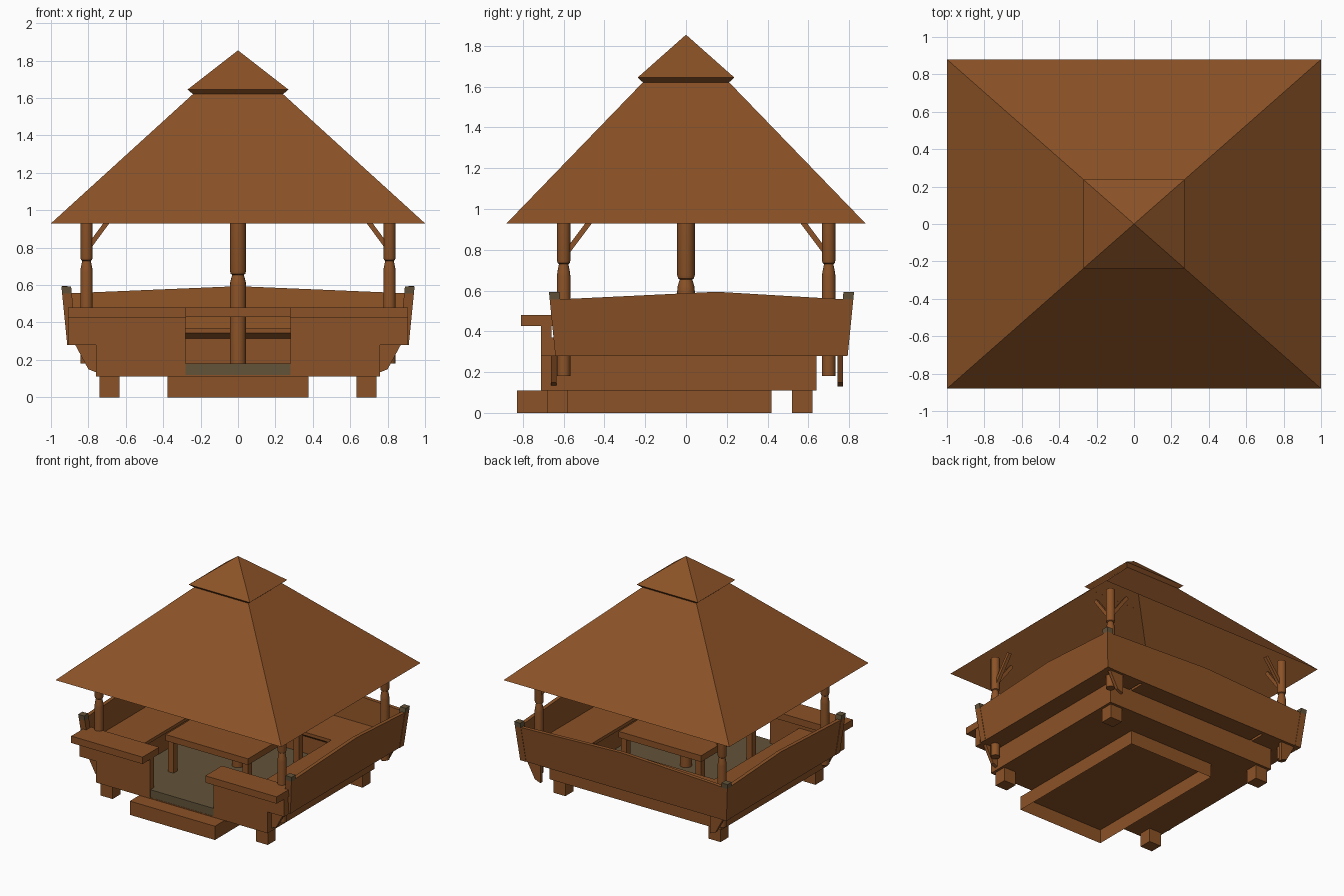
import bpy, bmesh, math
from mathutils import Vector

if "Cube" in bpy.data.objects:
    bpy.data.objects.remove(bpy.data.objects["Cube"])


def material(name, col):
    m = bpy.data.materials.new(name)
    m.diffuse_color = (*col, 1)
    m.use_nodes = True
    m.node_tree.nodes["Principled BSDF"].inputs["Base Color"].default_value = m.diffuse_color
    return m


BROWN = material("warm brown wood", (0.26, 0.085, 0.02))
GREY = material("grey brown boards", (0.125, 0.088, 0.042))


def finish(name, bm, mat, recalc=True):
    if recalc:
        bmesh.ops.recalc_face_normals(bm, faces=bm.faces)
    me = bpy.data.meshes.new(name)
    bm.to_mesh(me)
    bm.free()
    me.materials.append(mat)
    ob = bpy.data.objects.new(name, me)
    bpy.context.collection.objects.link(ob)
    return ob


def loft(name, rings, mat=BROWN, caps=(True, True)):
    """Skin between rings of equal point count; optional end caps."""
    bm = bmesh.new()
    rs = [[bm.verts.new(p) for p in r] for r in rings]
    n = len(rs[0])
    for a, b in zip(rs, rs[1:]):
        for i in range(n):
            j = (i + 1) % n
            bm.faces.new((a[i], a[j], b[j], b[i]))
    if caps[0]:
        bm.faces.new(rs[0])
    if caps[1]:
        bm.faces.new(rs[-1])
    return finish(name, bm, mat)


def rect(x0, x1, y0, y1, z):
    return [(x0, y0, z), (x1, y0, z), (x1, y1, z), (x0, y1, z)]


def box(name, x0, x1, y0, y1, z0, z1, mat=BROWN, open_bottom=False):
    return loft(name, [rect(x0, x1, y0, y1, z0), rect(x0, x1, y0, y1, z1)],
                mat, (not open_bottom, True))


def turned(name, x, y, profile, n=16):
    rings = [[(x + r * math.cos(2 * math.pi * i / n), y + r * math.sin(2 * math.pi * i / n), z)
              for i in range(n)] for r, z in profile]
    ob = loft(name, rings)
    bpy.context.view_layer.objects.active = ob
    ob.select_set(True)
    bpy.ops.object.shade_smooth_by_angle(angle=math.radians(30))
    ob.select_set(False)


def pyramid(name, hx, hy, z, top, skirt=None):
    """Open-bottomed hipped roof with optional inward skirt below its eave."""
    bm = bmesh.new()
    ring = [bm.verts.new(p) for p in rect(-hx, hx, -hy, hy, z)]
    apex = bm.verts.new((0, 0, top))
    for i in range(4):
        bm.faces.new((ring[i], ring[(i + 1) % 4], apex))
    if skirt:
        sx, sy, sz = skirt
        low = [bm.verts.new(p) for p in rect(-sx, sx, -sy, sy, sz)]
        for i in range(4):
            j = (i + 1) % 4
            bm.faces.new((low[i], low[j], ring[j], ring[i]))
    finish(name, bm, BROWN, recalc=False)


def beam(name, a, b, w):
    a, b = Vector(a), Vector(b)
    d = (b - a).normalized()
    u = d.cross(Vector((0, 0, 1))).normalized() * w / 2
    v = d.cross(u).normalized() * w / 2
    corners = (u + v, v - u, -u - v, u - v)
    loft(name, [[a + c for c in corners], [b + c for c in corners]])


# roof and its small cap
pyramid("main_roof", 1.0, 0.88, 0.93, 1.84)
pyramid("roof_cap", 0.27, 0.237, 1.645, 1.855, (0.24, 0.21, 1.62))

# corner posts with turned necks, each with two braces
R = 0.033
POST = [(R, 0.18), (R, 0.67), (0.031, 0.69), (0.023, 0.73), (0.03, 0.735), (R, 0.75), (R, 1.0)]
for s in (-1, 1):
    for y, d in ((-0.6, 1), (0.7, -1)):
        x = s * 0.81
        turned("corner_post", x, y, POST)
        beam("brace_across", (s * 0.80, y, 0.80), (s * 0.66, y, 0.99), 0.026)
        beam("brace_along", (x, y + d * 0.01, 0.78), (x, y + d * 0.16, 0.98), 0.026)
C = 0.043
turned("centre_post", 0, 0, [(C, 0.18), (C, 0.60), (0.041, 0.62), (0.031, 0.655),
                             (0.039, 0.66), (C, 0.675), (C, 1.05)])

# feet and hollow entrance step
for s in (-1, 1):
    for y in (-0.63, 0.57):
        box("foot", s * 0.687 - 0.053, s * 0.687 + 0.053, y - 0.05, y + 0.05, 0, 0.11)
box("entrance_step", -0.377, 0.377, -0.83, 0.42, 0, 0.11, open_bottom=True)

# base platform and floor
box("base_slab", -0.76, 0.76, -0.71, 0.64, 0.11, 0.118)
box("floor", -0.58, 0.58, -0.708, 0.45, 0.116, 0.18, GREY)
for s in (-1, 1):
    a, b = sorted((s * 0.58, s * 0.76))
    box("side_bench_base", a, b, -0.66, 0.64, 0.11, 0.30)
box("back_bench_base", -0.58, 0.58, 0.45, 0.64, 0.11, 0.30)

# benches: box under a seat with a chamfered lower lip
for s in (-1, 1):
    prof = [(0.58, 0.28), (0.90, 0.28), (0.90, 0.37), (0.54, 0.37), (0.54, 0.345), (0.58, 0.315)]
    loft("side_bench", [[(s * x, y, z) for x, z in prof] for y in (-0.66, 0.77)])
prof = [(0.45, 0.28), (0.78, 0.28), (0.78, 0.37), (0.41, 0.37), (0.41, 0.345), (0.45, 0.315)]
loft("back_bench", [[(x, y, z) for y, z in prof] for x in (-0.56, 0.56)])


# flared backrest panels with a gently peaked top
def flare(z):
    return 0.1 * (z - 0.28)


side = [(-0.64, 0.28), (0.785, 0.28), (0.81, 0.555), (0.15, 0.594), (-0.665, 0.555)]
back = [(-0.905, 0.28), (0.905, 0.28), (0.93, 0.555), (0, 0.594), (-0.93, 0.555)]
for s in (-1, 1):
    loft("side_backrest", [[(s * (0.91 + flare(z) - t), y, z) for y, z in side] for t in (0, 0.03)])
loft("rear_backrest", [[(x, 0.79 + flare(z) - t, z) for x, z in back] for t in (0, 0.03)])

# leaning corner stiles with grey caps, and brackets below them
for s in (-1, 1):
    for y, d in ((-0.615, -1), (0.767, 1)):
        def stile(z, cx=s * 0.887, cy=y, dd=d, h=0.026):
            x, yy = cx + s * flare(z), cy + dd * flare(z)
            return rect(x - h, x + h, yy - h, yy + h, z)
        loft("corner_stile", [stile(0.28), stile(0.555)])
        loft("stile_cap", [stile(0.555), stile(0.593)], GREY)
    bracket = [(0.75, 0.28), (0.87, 0.28), (0.80, 0.15), (0.75, 0.13)]
    for y in (-0.648, 0.757):
        loft("corner_bracket", [[(s * x, y + t, z) for x, z in bracket] for t in (-0.013, 0.013)])

# front walls and counters beside the entrance
for s in (-1, 1):
    a, b = sorted((s * 0.28, s * 0.76))
    box("front_wall_lower", a, b, -0.71, -0.66, 0.11, 0.28)
    a, b = sorted((s * 0.28, s * 0.905))
    box("front_wall_upper", a, b, -0.71, -0.66, 0.28, 0.43)
    a, b = sorted((s * 0.278, s * 0.91))
    box("counter", a, b, -0.81, -0.60, 0.425, 0.48)

# table around the centre post
box("table_top", -0.365, 0.365, -0.395, 0.33, 0.43, 0.48)
for x in (-0.33, 0.33):
    for y in (-0.355, 0.29):
        box("table_leg", x - 0.025, x + 0.025, y - 0.025, y + 0.025, 0.18, 0.43)
